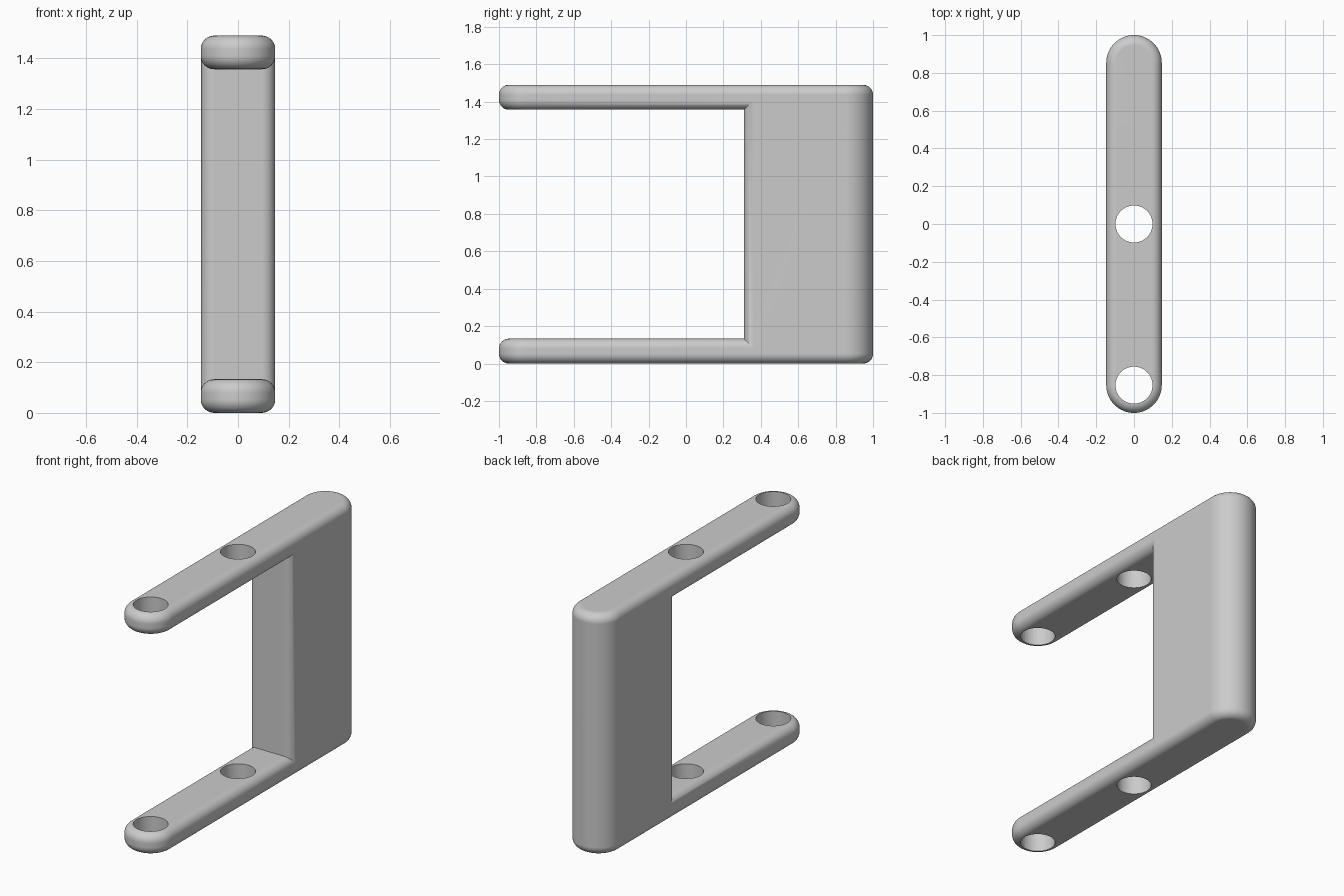
import bpy, bmesh, math

if "Cube" in bpy.data.objects:
    bpy.data.objects.remove(bpy.data.objects["Cube"])

R = 0.147                 # half width, also the radius of the round ends
HEIGHT, ARM = 1.49, 0.133
GRIP_Y = 0.31             # inner face of the upright
FILLET = 0.053
HOLE_R = 0.098
STEPS = 32

grey = bpy.data.materials.new("light grey")
grey.use_nodes = True
colour = (0.6, 0.6, 0.6, 1)
grey.diffuse_color = colour
grey.node_tree.nodes["Principled BSDF"].inputs["Base Color"].default_value = colour


def arc(cy, start):
    """Half circle in plan, counter-clockwise."""
    angles = [start + math.pi * i / STEPS for i in range(STEPS + 1)]
    return [(R * math.cos(a), cy + R * math.sin(a)) for a in angles]


# Plan outlines of the arm half and the upright half
seam = [(R, GRIP_Y), (-R, GRIP_Y)]
arm_plan = arc(-1 + R, math.pi) + seam
upright_plan = seam[:1] + arc(1 - R, 0) + seam[1:]

bm = bmesh.new()


def ring(plan, z):
    return [bm.verts.new((x, y, z)) for x, y in plan]


def prism(plan, z0, z1, open_seam):
    """Walls and caps; the seam side may stay open."""
    low, high = ring(plan, z0), ring(plan, z1)
    for i in range(len(plan)):
        j = (i + 1) % len(plan)
        if open_seam and abs(plan[i][1] - GRIP_Y) + abs(plan[j][1] - GRIP_Y) < 1e-5:
            continue
        bm.faces.new((low[i], low[j], high[j], high[i]))
    return low, high


# Two arms, closed above and below
for z0, z1 in ((0, ARM), (HEIGHT - ARM, HEIGHT)):
    low, high = prism(arm_plan, z0, z1, True)
    bm.faces.new(low[::-1])
    bm.faces.new(high)

# Upright in three levels, with its inner face only between the arms
levels = [0, ARM, HEIGHT - ARM, HEIGHT]
for k in range(3):
    low, high = prism(upright_plan, levels[k], levels[k + 1], k != 1)
    if k == 0:
        bm.faces.new(low[::-1])
    if k == 2:
        bm.faces.new(high)

bmesh.ops.remove_doubles(bm, verts=bm.verts, dist=1e-4)
bmesh.ops.recalc_face_normals(bm, faces=bm.faces)
bmesh.ops.dissolve_limit(bm, angle_limit=0.01, verts=bm.verts, edges=bm.edges)

# Round every outer edge, leaving the two inside corners crisp
outer = [e for e in bm.edges if e.is_manifold and e.calc_face_angle_signed() > 0.8]
bmesh.ops.bevel(bm, geom=outer, offset=FILLET, offset_type='OFFSET', segments=8,
                profile=0.5, affect='EDGES', clamp_overlap=False)

mesh = bpy.data.meshes.new("handle_body")
bm.to_mesh(mesh)
bm.free()
body = bpy.data.objects.new("handle_body", mesh)
bpy.context.collection.objects.link(body)
mesh.materials.append(grey)
bpy.context.view_layer.objects.active = body

# Screw holes through both arms
for name, y in (("end_hole_cutter", -1 + R), ("middle_hole_cutter", 0)):
    bpy.ops.mesh.primitive_cylinder_add(vertices=64, radius=HOLE_R, depth=HEIGHT + 1,
                                        location=(0, y, HEIGHT / 2))
    cutter = bpy.context.object
    cutter.name = name
    cutter.hide_render = True
    cutter.data.materials.append(grey)
    bpy.context.view_layer.objects.active = body
    cut = body.modifiers.new(name, 'BOOLEAN')
    cut.operation = 'DIFFERENCE'
    cut.solver = 'EXACT'
    cut.object = cutter
    bpy.ops.object.modifier_apply(modifier=cut.name)
    bpy.data.objects.remove(cutter)

# Smooth fillets beside flat faces
bpy.ops.object.select_all(action='DESELECT')
body.select_set(True)
bpy.ops.object.shade_smooth_by_angle(angle=math.radians(35))
flat = body.modifiers.new("flat_faces", 'WEIGHTED_NORMAL')
flat.keep_sharp = True
